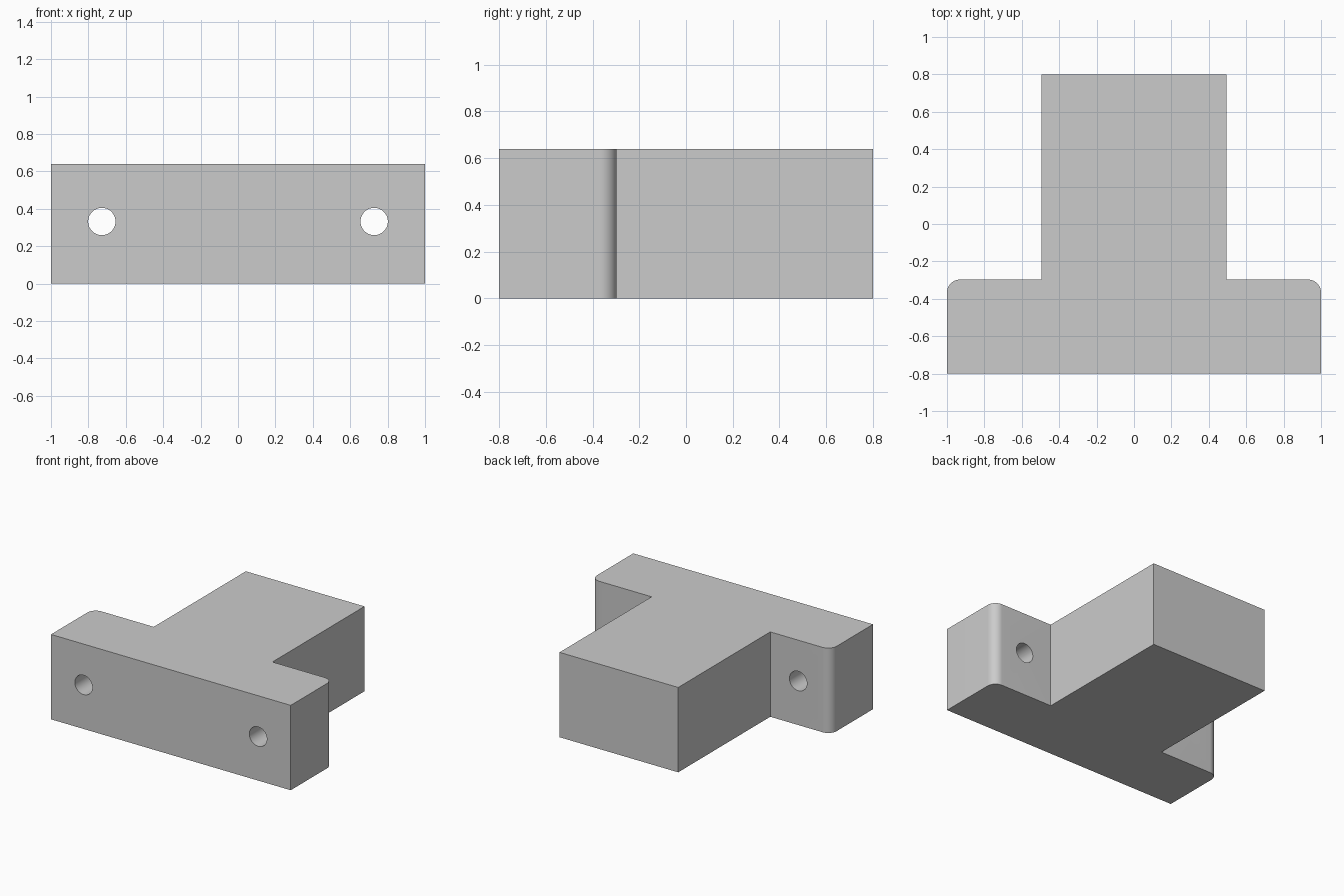
import bpy, bmesh
from math import sin, cos, pi
from mathutils import Matrix

if "Cube" in bpy.data.objects:
    bpy.data.objects.remove(bpy.data.objects["Cube"])

H = 0.64            # height
STEM = 0.495        # half width of stem
STEP = -0.297       # rear face of flange
R = 0.07            # flange corner radius
HOLE_X, HOLE_Z, HOLE_R = 0.728, 0.332, 0.073

# Right half of the T profile, with a rounded rear flange corner
half = [(1, -0.8)]
half += [(1 - R + R * cos(a), STEP - R + R * sin(a))
         for a in (i * pi / 32 for i in range(17))]
half += [(STEM, STEP), (STEM, 0.8)]
profile = half + [(-x, y) for x, y in reversed(half)]

# Extrude the profile into the body
bm = bmesh.new()
face = bm.faces.new([bm.verts.new((x, y, 0)) for x, y in profile])
ext = bmesh.ops.extrude_face_region(bm, geom=[face])
bmesh.ops.translate(bm, vec=(0, 0, H),
                    verts=[v for v in ext["geom"] if isinstance(v, bmesh.types.BMVert)])
bmesh.ops.recalc_face_normals(bm, faces=bm.faces)
mesh = bpy.data.meshes.new("t_block")
bm.to_mesh(mesh)
bm.free()
body = bpy.data.objects.new("t_block", mesh)
bpy.context.collection.objects.link(body)
bpy.context.view_layer.objects.active = body

# Bolt holes through both flange wings
for side, name in ((-1, "left"), (1, "right")):
    bpy.ops.mesh.primitive_cylinder_add(vertices=64, radius=HOLE_R, depth=0.8,
                                        location=(side * HOLE_X, -0.55, HOLE_Z),
                                        rotation=(pi / 2, 0, 0))
    cutter = bpy.context.object
    cutter.name = name + "_hole_cutter"
    cutter.hide_render = True
    mod = body.modifiers.new(name + "_hole", "BOOLEAN")
    mod.operation = "DIFFERENCE"
    mod.solver = "EXACT"
    mod.object = cutter
    bpy.context.view_layer.objects.active = body
    bpy.ops.object.modifier_apply(modifier=mod.name)
    bpy.data.objects.remove(cutter)

# Smooth the rounded surfaces, keep the edges sharp
bpy.ops.object.select_all(action="DESELECT")
body.select_set(True)
bpy.context.view_layer.objects.active = body
bpy.ops.object.shade_smooth_by_angle(angle=pi / 6)
